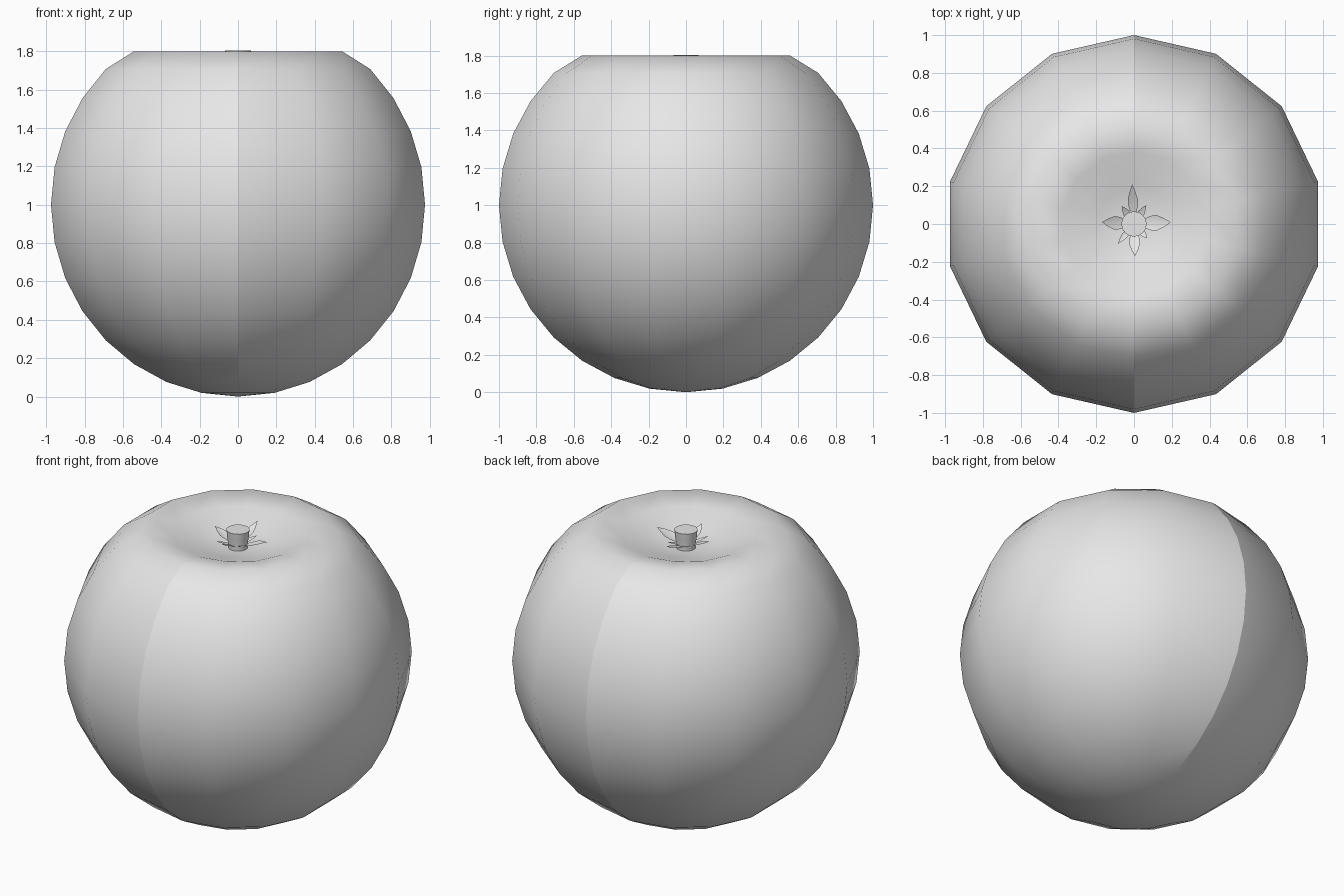
import bpy, bmesh
from math import sin, cos, pi, radians, hypot

cube = bpy.data.objects.get("Cube")
if cube:
    bpy.data.objects.remove(cube)

GREY = (0.8, 0.8, 0.8, 1)
mat = bpy.data.materials.new("plain grey")
mat.use_nodes = True
mat.diffuse_color = GREY
mat.node_tree.nodes["Principled BSDF"].inputs["Base Color"].default_value = GREY


def finish(bm, name, angle):
    bmesh.ops.recalc_face_normals(bm, faces=bm.faces)
    mesh = bpy.data.meshes.new(name)
    bm.to_mesh(mesh)
    bm.free()
    mesh.materials.append(mat)
    ob = bpy.data.objects.new(name, mesh)
    bpy.context.collection.objects.link(ob)
    bpy.ops.object.select_all(action='DESELECT')
    ob.select_set(True)
    bpy.context.view_layer.objects.active = ob
    bpy.ops.object.shade_smooth_by_angle(angle=radians(angle))
    return ob


def lathe(name, profile, sides, angle):
    """Turn a (radius, height) profile around z; zero radius closes to a point."""
    bm = bmesh.new()
    rings = []
    for r, z in profile:
        if r == 0:
            rings.append([bm.verts.new((0, 0, z))] * sides)
        else:
            turns = [pi / 2 + 2 * pi * i / sides for i in range(sides)]
            rings.append([bm.verts.new((r * cos(a), r * sin(a), z)) for a in turns])
    for low, high in zip(rings, rings[1:]):
        for i in range(sides):
            j = (i + 1) % sides
            loop = dict.fromkeys((low[i], low[j], high[j], high[i]))
            bm.faces.new(list(loop))
    return finish(bm, name, angle)


# Fruit body: a sphere profile whose top sinks into a dimple
RINGS = 16
profile = [(sin(pi * i / RINGS), 1 - cos(pi * i / RINGS)) for i in range(RINGS - 3)]
profile[0] = (0, 0)
profile += [(0.556, 1.8), (0.383, 1.775), (0.195, 1.705), (0, 1.685)]
body = lathe("fruit_body", profile, 14, 80)

# Seam where the two halves of the fruit meet
mesh = body.data
for edge in mesh.edges:
    a, b = (mesh.vertices[v].co for v in edge.vertices)
    if max(abs(a.x), abs(b.x)) < 0.001 and hypot(a.y, b.y) > 0.5:
        edge.use_edge_sharp = True

# Stem stub
lathe("stem", [(0, 1.68), (0.056, 1.68), (0.056, 1.71), (0.063, 1.76),
               (0.067, 1.803), (0, 1.803)], 16, 40)


def leaf(name, tip_x, tip_y, half_width, lift):
    """Pointed leaf from the stem base out to its tip, folded along the middle."""
    length = hypot(tip_x, tip_y)
    ux, uy = tip_x / length, tip_y / length
    bm = bmesh.new()
    rows = []
    for t, w in ((0.2, 0.4), (0.45, 0.9), (0.6, 1), (0.8, 0.6), (1, 0)):
        row = []
        for side in (-1, 0, 1):
            d, s = t * length, side * w * half_width
            z = 1.705 + lift * t ** 1.5 + abs(s) * 0.25
            row.append(bm.verts.new((ux * d - uy * s, uy * d + ux * s, z)))
        rows.append(row)
    for p, q in zip(rows, rows[1:]):
        for k in range(2):
            bm.faces.new((p[k], p[k + 1], q[k + 1], q[k]))
    bmesh.ops.remove_doubles(bm, verts=bm.verts, dist=0.0005)
    finish(bm, name, 60)


# Four long leaves and four short ones between them
leaf("leaf_back", -0.01, 0.21, 0.027, 0.07)
leaf("leaf_left", 0.195, 0.01, 0.042, 0.065)
leaf("leaf_right", -0.17, 0.01, 0.036, 0.07)
leaf("leaf_front", 0.005, -0.17, 0.03, 0.07)
leaf("small_leaf_back_left", 0.065, 0.1, 0.018, 0.04)
leaf("small_leaf_back_right", -0.065, 0.095, 0.02, 0.04)
leaf("small_leaf_front_right", -0.085, -0.105, 0.016, 0.04)
leaf("small_leaf_front_left", 0.07, -0.075, 0.018, 0.04)
